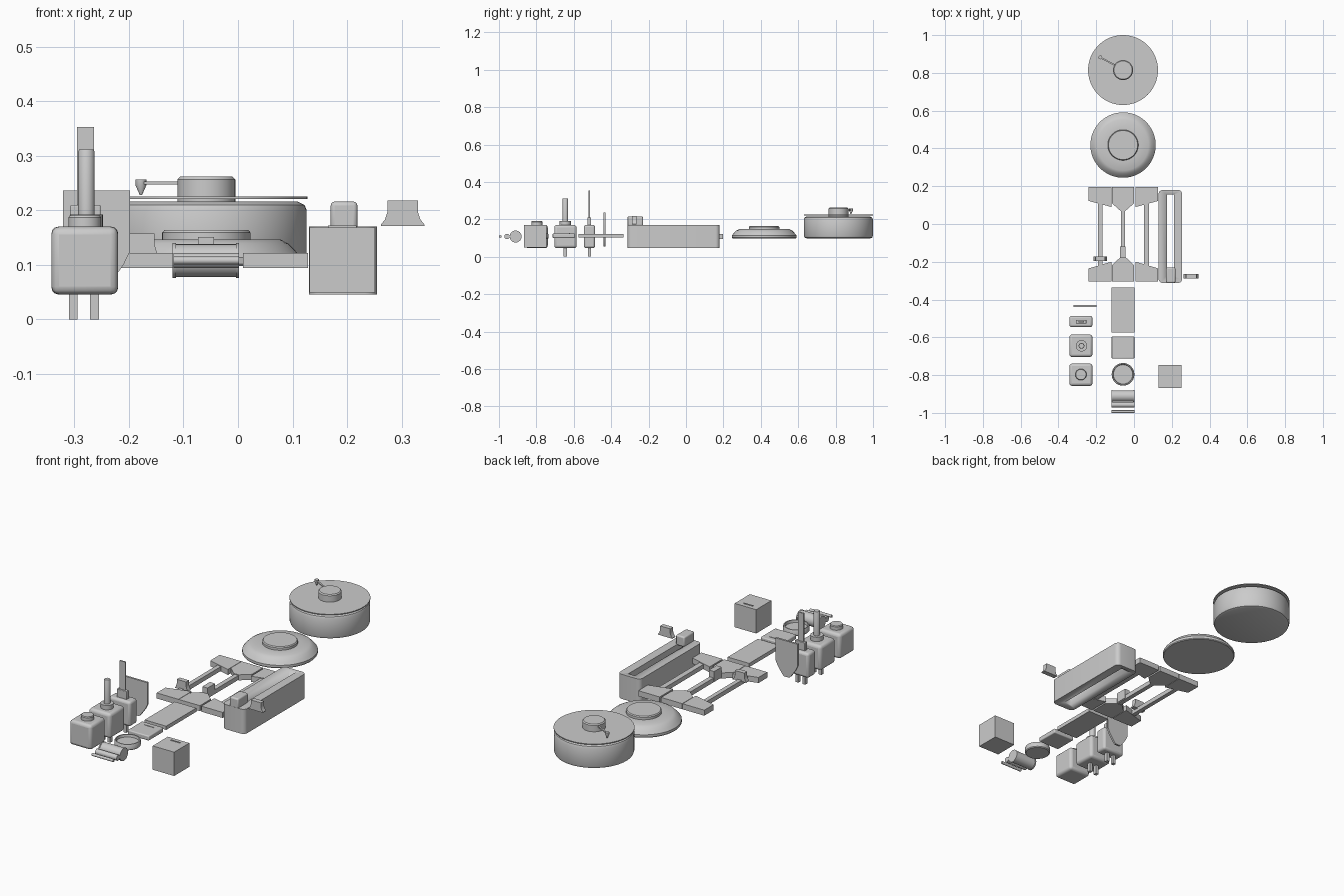
import bpy, bmesh, math
from mathutils import Vector

if "Cube" in bpy.data.objects:
    bpy.data.objects.remove(bpy.data.objects["Cube"])


def finish(bm, name, bevel=0, seg=3, smooth=True):
    bmesh.ops.recalc_face_normals(bm, faces=bm.faces[:])
    me = bpy.data.meshes.new(name)
    bm.to_mesh(me)
    bm.free()
    ob = bpy.data.objects.new(name, me)
    bpy.context.collection.objects.link(ob)
    if bevel:
        m = ob.modifiers.new("bevel", 'BEVEL')
        m.width, m.segments, m.limit_method = bevel, seg, 'ANGLE'
    if smooth:
        bpy.ops.object.select_all(action='DESELECT')
        ob.select_set(True)
        bpy.context.view_layer.objects.active = ob
        bpy.ops.object.shade_smooth_by_angle(angle=math.radians(35))
    return ob


def box(name, x0, x1, y0, y1, z0, z1, bevel=0):
    bm = bmesh.new()
    bmesh.ops.create_cube(bm, size=1)
    for v in bm.verts:
        v.co = Vector(((x0 + x1) / 2 + v.co.x * (x1 - x0),
                       (y0 + y1) / 2 + v.co.y * (y1 - y0),
                       (z0 + z1) / 2 + v.co.z * (z1 - z0)))
    return finish(bm, name, bevel)


def prism(name, pts, lo, hi, axis='z', bevel=0):
    """Extrude a 2D outline: (x, y) along z, or (x, z) along y."""
    bm = bmesh.new()
    put = (lambda p, h: (p[0], p[1], h)) if axis == 'z' else (lambda p, h: (p[0], h, p[1]))
    a = [bm.verts.new(put(p, lo)) for p in pts]
    b = [bm.verts.new(put(p, hi)) for p in pts]
    bm.faces.new(a)
    bm.faces.new(b)
    n = len(pts)
    for i in range(n):
        bm.faces.new((a[i], a[(i + 1) % n], b[(i + 1) % n], b[i]))
    return finish(bm, name, bevel)


def lathe(name, profile, cx, cy, cz=0, n=64, along_x=False):
    """Spin (radius, height) points; the ends are capped."""
    bm = bmesh.new()
    rings = []
    for r, h in profile:
        ring = []
        for i in range(n):
            t = 2 * math.pi * i / n
            c, s = r * math.cos(t), r * math.sin(t)
            ring.append(bm.verts.new((cx + h, cy + c, cz + s) if along_x else (cx + c, cy + s, cz + h)))
        rings.append(ring)
    for a, b in zip(rings, rings[1:]):
        for i in range(n):
            bm.faces.new((a[i], a[(i + 1) % n], b[(i + 1) % n], b[i]))
    bm.faces.new(rings[0])
    bm.faces.new(rings[-1])
    return finish(bm, name)


CX = -0.058  # centre line of the main column of parts

# Large dial: rounded drum, thin plate, knob and pointer
lathe("dial_drum", [(0.17, 0.098), (0.18, 0.102), (0.184, 0.112), (0.184, 0.2),
                    (0.18, 0.21), (0.168, 0.216)], CX, 0.815)
lathe("dial_plate", [(0.185, 0.221), (0.185, 0.225)], CX, 0.815)
lathe("dial_knob", [(0.053, 0.216), (0.053, 0.257), (0.048, 0.262)], CX, 0.815)
arm = box("pointer_arm", -0.065, 0.065, -0.004, 0.004, 0.247, 0.253)
arm.location = (-0.122, 0.852, 0)
arm.rotation_euler.z = math.radians(-28)
lathe("pointer_tip", [(0.002, 0.228), (0.01, 0.246), (0.01, 0.257)], -0.178, 0.882, n=12)

# Domed disc button
lathe("disc_button", [(0.17, 0.098), (0.173, 0.102), (0.173, 0.114), (0.163, 0.126), (0.15, 0.139),
                      (0.135, 0.147), (0.081, 0.147), (0.081, 0.159), (0.077, 0.164)], CX, 0.418)

# Scroll frame: end plates on the left and right, waisted pieces in the middle
Z0, Z1 = 0.094, 0.122
for side, xo, xi in (("left", -0.24, -0.119), ("right", 0.128, 0.009)):
    prism(side + "_frame_back", [(xo, 0.197), (xi, 0.197), (xi, 0.09), (xo, 0.122)], Z0, Z1)
    prism(side + "_frame_front", [(xo, -0.305), (xi, -0.305), (xi, -0.2), (xo, -0.235)], Z0, Z1)
prism("middle_frame_back", [(-0.117, 0.197), (0.001, 0.197), (0.001, 0.11),
                            (-0.045, 0.07), (-0.072, 0.07), (-0.117, 0.11)], Z0, Z1)
prism("middle_frame_front", [(-0.117, -0.305), (0.001, -0.305), (0.001, -0.218),
                             (-0.042, -0.178), (-0.074, -0.178), (-0.117, -0.218)], Z0, Z1)
for name, x0, x1 in (("left_rail", -0.19, -0.168), ("middle_rail", -0.07, -0.047),
                     ("right_rail", 0.052, 0.079)):
    box(name, x0, x1, -0.24, 0.13, Z0 + 0.002, Z1 - 0.004)
box("middle_slider", -0.073, -0.044, -0.18, -0.12, 0.1, 0.151)


# Flared slider caps
def flared_cap(name, cx, z0, z1, y0, y1, top, foot):
    h = z1 - z0
    half = [(foot, z0), (foot, z0 + 0.06 * h), (top + 0.4 * (foot - top), z0 + 0.25 * h),
            (top, z0 + 0.55 * h), (top, z1)]
    pts = [(cx + x, z) for x, z in half] + [(cx - x, z) for x, z in reversed(half)]
    prism(name, pts, y0, y1, 'y')


flared_cap("left_slider_cap", -0.179, 0.112, 0.158, -0.195, -0.172, 0.026, 0.036)
flared_cap("loose_slider_cap", 0.302, 0.171, 0.218, -0.289, -0.265, 0.028, 0.04)

# Slotted slider housing with its grip
outer = []
for cx, cy, a0 in ((0.233, 0.158, 0), (0.152, 0.158, 90), (0.152, -0.29, 180), (0.233, -0.29, 270)):
    for k in range(7):
        t = math.radians(a0 + 15 * k)
        outer.append((cx + 0.022 * math.cos(t), cy + 0.022 * math.sin(t)))
housing = prism("slider_housing", outer, 0.046, 0.17)
cutter = box("slot_cutter", 0.175, 0.211, -0.27, 0.157, 0.0, 0.25)
cutter.hide_render = True
cutter.hide_set(True)
m = housing.modifiers.new("slot", 'BOOLEAN')
m.object, m.operation, m.solver = cutter, 'DIFFERENCE', 'EXACT'
box("slider_grip", 0.17, 0.219, -0.312, -0.23, 0.165, 0.216, 0.007)

# Thin plates along the centre line
box("long_plate", -0.118, 0.002, -0.575, -0.335, 0.103, 0.122)
box("square_plate", -0.118, 0.002, -0.713, -0.595, 0.1, 0.124, 0.005)
box("square_plate_mark", -0.085, -0.031, -0.625, -0.619, 0.12, 0.126)

# Shallow round dish
lathe("round_dish", [(0.056, 0.095), (0.06, 0.099), (0.06, 0.122), (0.058, 0.125),
                     (0.053, 0.125), (0.051, 0.112)], CX, -0.796)

# Horizontal rollers
for name, y, r in (("large_roller", -0.911, 0.03), ("medium_roller", -0.957, 0.014),
                   ("small_roller", -0.993, 0.007)):
    lathe(name, [(r, -0.06), (r, 0.06)], CX, y, 0.108, n=32, along_x=True)
for i, x in enumerate((-0.118, -0.002)):
    lathe("roller_flange_%d" % i, [(0.032, -0.002), (0.032, 0.004)], x, -0.911, 0.108, n=32, along_x=True)

# Plain cube key
box("cube_key", 0.131, 0.251, -0.867, -0.746, 0.049, 0.169)
box("cube_key_mark", 0.165, 0.217, -0.772, -0.767, 0.16, 0.172)

# Row of switches on the left
SX = -0.281
box("button_body", SX - 0.061, SX + 0.061, -0.857, -0.739, 0.046, 0.17, 0.014)
lathe("button_cap", [(0.03, 0.165), (0.03, 0.187), (0.027, 0.191)], SX, -0.797, n=40)
box("shaft_switch_body", SX - 0.061, SX + 0.061, -0.704, -0.585, 0.046, 0.17, 0.014)
lathe("shaft_collar", [(0.03, 0.165), (0.03, 0.192), (0.015, 0.192), (0.015, 0.308), (0.013, 0.312)],
      SX + 0.003, -0.645, n=40)
box("lever_switch_body", SX - 0.061, SX + 0.061, -0.546, -0.486, 0.046, 0.17, 0.012)
box("lever_collar", SX - 0.027, SX + 0.029, -0.527, -0.507, 0.165, 0.21, 0.003)
box("lever_blade", SX - 0.014, SX + 0.017, -0.521, -0.514, 0.2, 0.353)
for row, y in (("shaft", -0.645), ("lever", -0.516)):
    for side, x in (("left", -0.302), ("right", -0.263)):
        box("%s_pin_%s" % (row, side), x - 0.008, x + 0.008, y - 0.009, y + 0.009, 0.0, 0.06)

# Upright thin panel with tapered foot
prism("thin_panel", [(-0.321, 0.236), (-0.198, 0.236), (-0.198, 0.125), (-0.21, 0.1), (-0.235, 0.065),
                     (-0.245, 0.055), (-0.274, 0.055), (-0.284, 0.065), (-0.309, 0.1), (-0.321, 0.125)],
      -0.44, -0.43, 'y')
